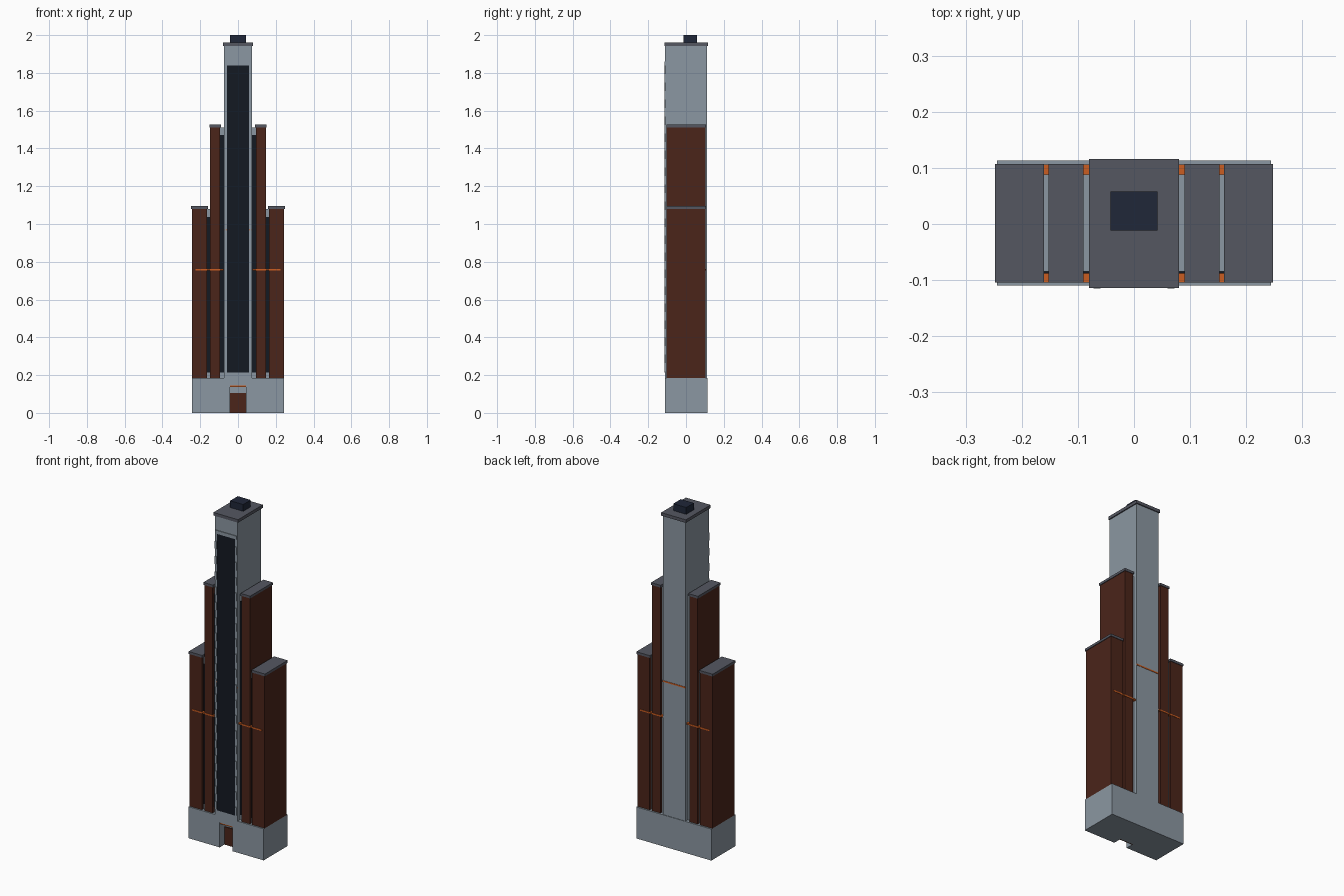
import bpy

if "Cube" in bpy.data.objects:
    bpy.data.objects.remove(bpy.data.objects["Cube"])


def material(name, rgb):
    m = bpy.data.materials.new(name)
    m.diffuse_color = (*rgb, 1)
    m.use_nodes = True
    m.node_tree.nodes["Principled BSDF"].inputs["Base Color"].default_value = m.diffuse_color
    return m


STONE = material("stone", (0.26, 0.31, 0.36))
BRICK = material("brick", (0.07, 0.018, 0.010))
CAP = material("cap", (0.09, 0.095, 0.12))
GLASS = material("glass", (0.007, 0.010, 0.016))
DARK = material("dark_blue", (0.014, 0.02, 0.04))
ORANGE = material("orange", (0.6, 0.11, 0.015))


def boxes(name, spans, mat):
    """One object from a list of (x0, x1, y0, y1, z0, z1) boxes."""
    verts, faces = [], []
    for x0, x1, y0, y1, z0, z1 in spans:
        n = len(verts)
        verts += [(x, y, z) for z in (z0, z1)
                  for x, y in ((x0, y0), (x1, y0), (x1, y1), (x0, y1))]
        faces += [[n + i for i in f] for f in
                  ((3, 2, 1, 0), (4, 5, 6, 7), (0, 1, 5, 4),
                   (1, 2, 6, 5), (2, 3, 7, 6), (3, 0, 4, 7))]
    mesh = bpy.data.meshes.new(name)
    mesh.from_pydata(verts, [], faces)
    mesh.materials.append(mat)
    ob = bpy.data.objects.new(name, mesh)
    bpy.context.collection.objects.link(ob)
    return ob


def mirrored(name, spans, mat):
    """Boxes on the right side, mirrored to the left."""
    ob = boxes(name, spans, mat)
    ob.modifiers.new("mirror", 'MIRROR')
    return ob


BASE = 0.185

# Base with an entrance recess open to the ground
mirrored("base_side", [(0.042, 0.244, -0.11, 0.113, 0, BASE)], STONE)
boxes("base_centre", [(-0.042, 0.042, -0.11, 0.113, 0.145, BASE),
                      (-0.042, 0.042, -0.06, 0.113, 0, 0.145)], STONE)
boxes("door", [(-0.042, 0.042, -0.066, -0.06, 0, 0.105)], BRICK)
boxes("entrance_trim", [(-0.042, 0.042, -0.108, -0.10, 0.138, 0.145)], ORANGE)

# Stepped wings, their roof caps and recessed links
for label, x0, x1, top, link in (("outer", 0.164, 0.244, 1.08, 0.148),
                                 ("inner", 0.094, 0.148, 1.512, 0.074)):
    mirrored(label + "_wing", [(x0, x1, -0.102, 0.104, BASE, top)], BRICK)
    mirrored(label + "_cap", [(x0 - 0.004, x1 + 0.004, -0.104, 0.107,
                               top, top + 0.014)], CAP)
    mirrored(label + "_link", [(link, x0, -0.085, 0.088, BASE, top)], STONE)
    mirrored(label + "_link_window", [(link, x0, -0.088, -0.085, BASE + 0.03,
                                       top - 0.042)], GLASS)

# Orange bands across both wings, front and back
mirrored("wing_band", [(0.076, 0.226, -0.104, -0.088, 0.753, 0.761),
                       (0.076, 0.226, 0.088, 0.106, 0.753, 0.761)], ORANGE)

# Central tower
boxes("tower", [(-0.074, 0.074, -0.11, 0.110, BASE, 1.942)], STONE)
boxes("tower_cap", [(-0.08, 0.08, -0.114, 0.116, 1.942, 1.96)], CAP)
boxes("roof_box", [(-0.042, 0.042, -0.012, 0.058, 1.96, 2.0)], DARK)
boxes("tower_band", [(-0.074, 0.074, 0.110, 0.112, 0.966, 0.974),
                     (-0.074, 0.074, -0.112, -0.11, 0.966, 0.974)], ORANGE)

# Tall front window with frame and edge blocks
boxes("tower_window", [(-0.058, 0.058, -0.113, -0.11, 0.215, 1.84)], GLASS)
boxes("window_lintel", [(-0.07, 0.07, -0.114, -0.11, 1.84, 1.86)], STONE)
step = 1.62 / 18
mirrored("window_edge_blocks",
         [(0.060, 0.072, -0.115, -0.11, 0.22 + i * step, 0.22 + (i + 0.5) * step)
          for i in range(18)], STONE)
